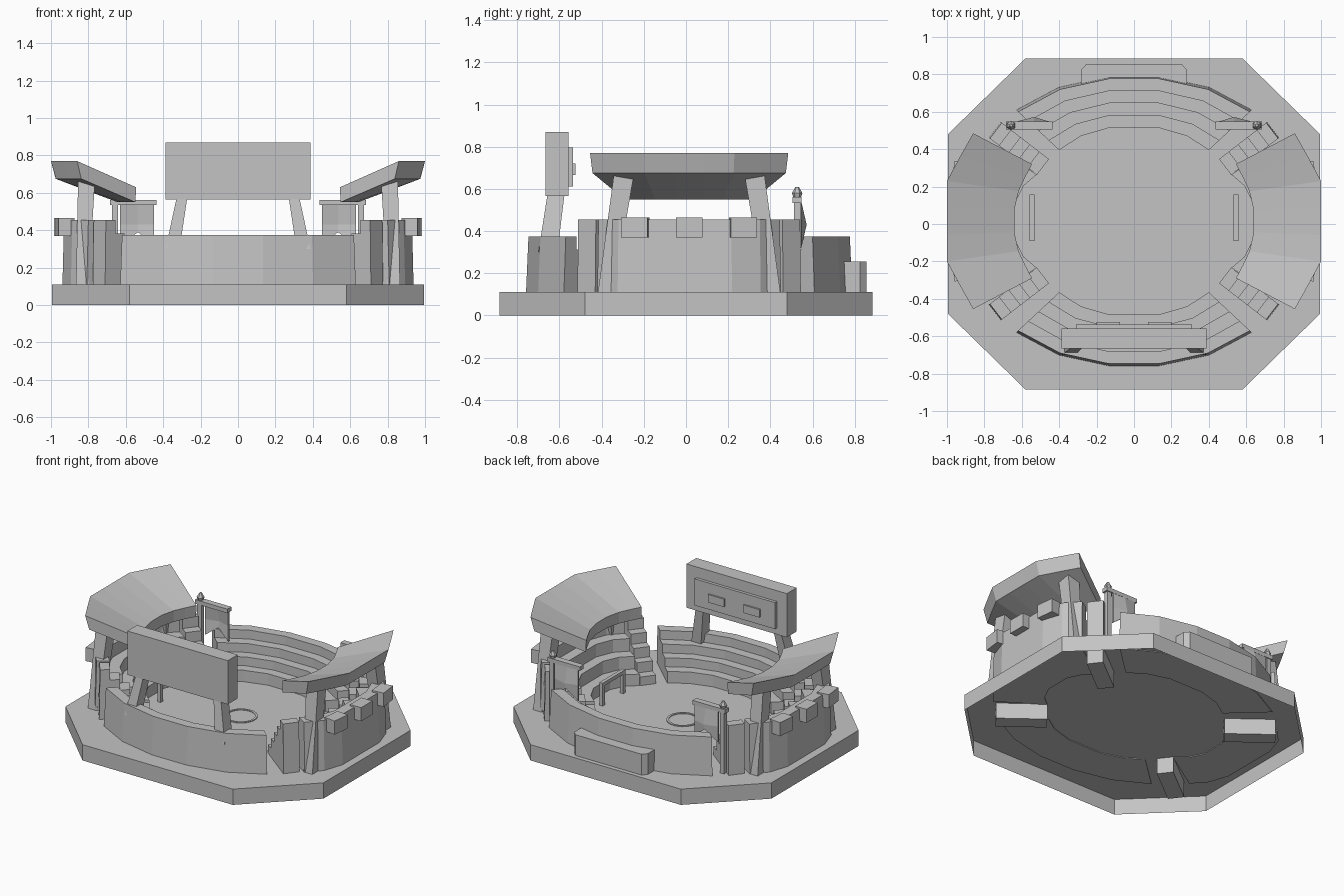
import bpy, bmesh, math
from mathutils import Vector, Matrix

cube = bpy.data.objects.get("Cube")
if cube:
    bpy.data.objects.remove(cube, do_unlink=True)

grey = bpy.data.materials.new("plain_grey")
grey.use_nodes = True
grey.diffuse_color = (0.55, 0.55, 0.55, 1)
grey.node_tree.nodes["Principled BSDF"].inputs["Base Color"].default_value = grey.diffuse_color

CY = 0.015     # centre of the stands
PITCH_Y = 0.033  # centre of the pitch
DECK = 0.11


def finish(name, bm):
    bmesh.ops.recalc_face_normals(bm, faces=bm.faces)
    mesh = bpy.data.meshes.new(name)
    bm.to_mesh(mesh)
    bm.free()
    mesh.materials.append(grey)
    obj = bpy.data.objects.new(name, mesh)
    bpy.context.collection.objects.link(obj)
    return obj


def loft(name, rings, caps=True, closed=False):
    """Skin a row of equal cross-sections."""
    bm = bmesh.new()
    rows = [[bm.verts.new(p) for p in ring] for ring in rings]
    pairs = list(zip(rows, rows[1:]))
    if closed:
        pairs.append((rows[-1], rows[0]))
    for a, b in pairs:
        n = len(a)
        for i in range(n):
            j = (i + 1) % n
            bm.faces.new((a[i], a[j], b[j], b[i]))
    if caps and not closed:
        bm.faces.new(rows[0])
        bm.faces.new(rows[-1])
    return finish(name, bm)


def prism(name, outline, z0, z1):
    return loft(name, [[(x, y, z) for x, y in outline] for z in (z0, z1)])


def box(name, centre, size, angle=0):
    bm = bmesh.new()
    bmesh.ops.create_cube(bm, size=1)
    m = Matrix.Translation(centre) @ Matrix.Rotation(angle, 4, 'Z') @ Matrix.Diagonal((*size, 1))
    bmesh.ops.transform(bm, matrix=m, verts=bm.verts)
    return finish(name, bm)


def leaning_post(name, foot, head, foot_size, head_size):
    def ring(c, s):
        return [(c[0] + i * s[0] / 2, c[1] + j * s[1] / 2, c[2])
                for i, j in ((-1, -1), (1, -1), (1, 1), (-1, 1))]
    return loft(name, [ring(foot, foot_size), ring(head, head_size)])


def sweep(name, outer, inner, profile):
    """Sweep a (fraction inward, height) profile along two matching paths."""
    rings = []
    for o, i in zip(outer, inner):
        o, i = Vector(o), Vector(i)
        rings.append([(*o.lerp(i, t), z) for t, z in profile])
    return loft(name, rings)


def tiers(top, bottom, count, taper):
    """Stepped seating section with a slightly battered back wall."""
    pts = [(-taper, DECK - 0.005), (0, top)]
    for k in range(count):
        z = top - (top - bottom) * k / (count - 1)
        if k:
            pts.append((k / count, z))
        pts.append(((k + 1) / count, z))
    pts.append((1, DECK - 0.005))
    return pts


def both_x(half, s):
    return [(x, CY + s * y) for x, y in half] + [(-x, CY + s * y) for x, y in reversed(half)]


def both_y(half, s):
    return [(s * x, CY + y) for x, y in half] + [(s * x, CY - y) for x, y in reversed(half)]


# Hollow octagonal base, open underneath
octagon = [(0.58, -0.885), (0.995, -0.48), (0.995, 0.48), (0.58, 0.885),
           (-0.58, 0.885), (-0.995, 0.48), (-0.995, -0.48), (-0.58, -0.885)]
base = prism("base", octagon, 0, DECK)
bm = bmesh.new()
bm.from_mesh(base.data)
under = [f for f in bm.faces if f.normal.z < -0.9]
bmesh.ops.delete(bm, geom=under, context='FACES')
bm.to_mesh(base.data)
bm.free()

# Pitch with centre circle
corner = [(0.42, 0.332), (0.53, 0.23), (0.62, 0.08)]
half = [(x, PITCH_Y + y) for x, y in corner] + [(x, PITCH_Y - y) for x, y in reversed(corner)]
prism("pitch", half + [(-x, y) for x, y in reversed(half)], DECK, DECK + 0.003)
rings = []
for k in range(24):
    a = math.tau * k / 24
    rings.append([(r * math.cos(a), PITCH_Y + r * math.sin(a), z)
                  for r, z in ((0.09, DECK), (0.105, DECK), (0.105, DECK + 0.008), (0.09, DECK + 0.008))])
loft("centre_circle", rings, closed=True)

# Front and back stands
for s, name in ((-1, "front_stand"), (1, "back_stand")):
    outer = both_x([(0.62, 0.585), (0.396, 0.705), (0.134, 0.762)], s)
    inner = both_x([(0.4, 0.38), (0.285, 0.455), (0.13, 0.5)], s)
    sweep(name, outer, inner, tiers(0.375, 0.19, 4, 0.045))

for s, side in ((1, "left"), (-1, "right")):
    # Side stands
    outer = both_y([(0.8, 0.43), (0.885, 0.335), (0.93, 0.2)], s)
    inner = both_y([(0.52, 0.25), (0.59, 0.19), (0.64, 0.09)], s)
    sweep(side + "_stand", outer, inner, tiers(0.455, 0.19, 4, 0.03))

    # Sloping roof
    outer = both_y([(0.86, 0.47), (0.93, 0.345), (1, 0.215), (1, 0.075)], s)
    inner = both_y([(0.545, 0.305), (0.582, 0.235), (0.617, 0.16), (0.64, 0.06)], s)
    sweep(side + "_roof", outer, inner, [(0, 0.77), (1, 0.63), (0.99, 0.55), (0.07, 0.675)])

    for e, end in ((-1, "front"), (1, "back")):
        # Roof pillars leaning toward each other
        leaning_post(f"{side}_{end}_pillar", (s * 0.832, CY + e * 0.395, DECK),
                     (s * 0.81, CY + e * 0.31, 0.665), (0.068, 0.075), (0.09, 0.095))

        # Corner stairs climbing outward
        along = Vector((s * 0.25, e * 0.193, 0)).normalized()
        across = Vector((-along.y, along.x, 0)) * 0.053
        start = Vector((s * 0.487, CY + e * 0.29, 0))
        steps = 5
        profile = [(0, 0.0)]
        for k in range(steps):
            z = 0.17 + (0.455 - 0.17) * k / (steps - 1)
            profile += [(0.318 * k / steps, z), (0.318 * (k + 1) / steps, z)]
        profile.append((0.325, 0.0))
        loft(f"{side}_{end}_stairs",
             [[start + along * d + across * w + Vector((0, 0, z)) for d, z in profile]
              for w in (-1, 1)])

    # Lamp boxes on the outer wall
    for k in (-1, 0, 1):
        box(f"{side}_lamp_box_{k + 2}", (s * (0.94 - 0.015 * abs(k)), CY + k * 0.255, 0.418),
            (0.085, 0.125, 0.095), s * k * 0.12)

    # Goal frame
    gx = s * 0.545
    for e in (-1, 1):
        box(f"{side}_goal_post", (gx, PITCH_Y + e * 0.113, 0.18), (0.025, 0.023, 0.14))
    box(f"{side}_goal_crossbar", (gx, PITCH_Y, 0.26), (0.025, 0.25, 0.025))

    # Banner pole with finial, crossbar and swallow-tailed cloth
    px, py = s * 0.657, 0.527
    box(f"{side}_banner_pole", (px, py, 0.335), (0.032, 0.032, 0.45))
    box(f"{side}_banner_crossbar", (s * 0.56, py, 0.548), (0.25, 0.043, 0.028))
    bm = bmesh.new()
    m = Matrix.Translation((px, py, 0.57))
    bmesh.ops.create_cone(bm, cap_ends=True, segments=6, radius1=0.018, radius2=0.025, depth=0.02, matrix=m)
    m = Matrix.Translation((px, py, 0.595))
    bmesh.ops.create_cone(bm, cap_ends=True, segments=6, radius1=0.025, radius2=0.008, depth=0.03, matrix=m)
    finish(f"{side}_banner_finial", bm)
    columns = []
    for x, tail, bulge in ((0.63, 0.32, 0), (0.535, 0.39, 0.025), (0.45, 0.32, 0)):
        y = 0.535
        columns.append([(s * x, y, 0.54), (s * x, y + bulge, 0.43), (s * x, y + bulge / 2, tail),
                        (s * x, y + 0.012 + bulge / 2, tail), (s * x, y + 0.012 + bulge, 0.43),
                        (s * x, y + 0.012, 0.54)])
    loft(f"{side}_banner_cloth", columns)

    # Scoreboard leg
    leaning_post(f"{side}_scoreboard_leg", (s * 0.35, -0.655, 0.3), (s * 0.295, -0.613, 0.6),
                 (0.075, 0.09), (0.055, 0.08))
    box(f"{side}_score_panel", (s * 0.137, -0.535, 0.693), (0.125, 0.02, 0.055))

# Scoreboard
box("scoreboard", (0, -0.612, 0.718), (0.775, 0.108, 0.305))
box("scoreboard_screen", (0, -0.55, 0.703), (0.62, 0.026, 0.185))

# Rear entrance block with chamfered corners
prism("rear_block", [(0.283, 0.74), (0.283, 0.825), (0.255, 0.855),
                     (-0.255, 0.855), (-0.283, 0.825), (-0.283, 0.74)], DECK, 0.255)
